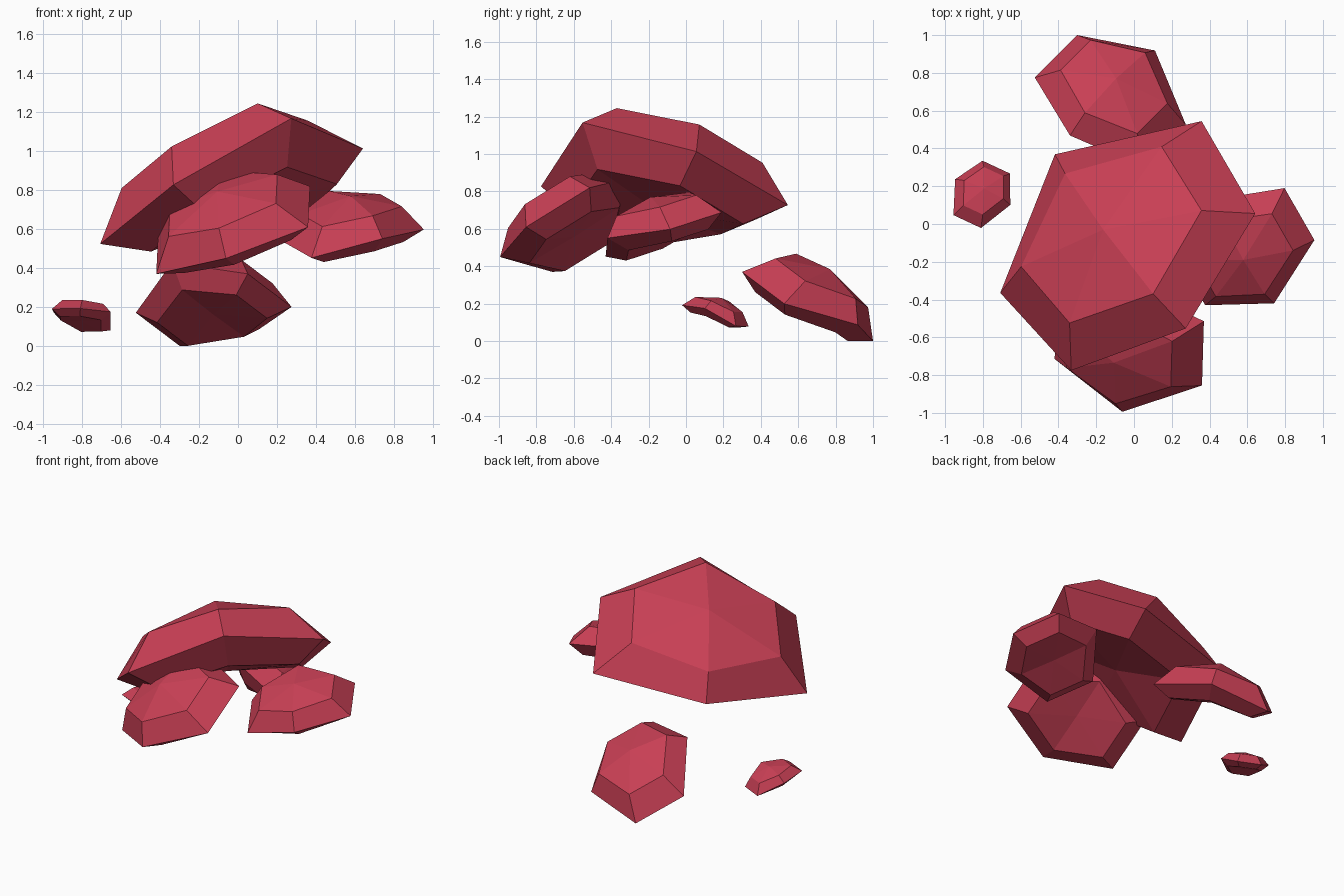
import bpy, bmesh
from math import cos, sin, pi
from mathutils import Vector

if "Cube" in bpy.data.objects:
    bpy.data.objects.remove(bpy.data.objects["Cube"])

mat = bpy.data.materials.new("crimson")
mat.diffuse_color = (0.58, 0.05, 0.09, 1)
mat.use_nodes = True
mat.node_tree.nodes["Principled BSDF"].inputs["Base Color"].default_value = mat.diffuse_color


def scale_plate(name, c, p, q, h, bend, taper=0, tail=0):
    """Six-sided flattened sphere, bent over its p+q axis.
    c: centre, p and q: rim corners on either side of the axis end,
    h: half thickness, bend: drop of the sides below the axis,
    taper: narrowing along the axis, tail: lift under the far axis end."""
    c, p, q = Vector(c), Vector(p), Vector(q)
    n = p.cross(q).normalized()
    if n.z < 0:
        n = -n
    long_axis, side = p + q, (p - q) / 2

    def place(x, y, z):
        v = y / sin(pi / 3)
        lift = tail if z < 0.1 and x < -0.6 else 0
        return (c + long_axis * x + side * v * (1 - taper * x)
                + n * (h * z + bend * (1 - v * v) + lift))

    bm = bmesh.new()
    rings = []
    for lat in (-pi / 4, 0, pi / 4):
        r = cos(lat)
        rings.append([bm.verts.new(place(r * cos(i * pi / 3), r * sin(i * pi / 3), sin(lat)))
                      for i in range(6)])
    # the underside is flatter than the top
    bottom, top = bm.verts.new(place(0, 0, -0.75)), bm.verts.new(place(0, 0, 1))
    for i in range(6):
        j = (i + 1) % 6
        for lo, hi in zip(rings, rings[1:]):
            bm.faces.new((lo[i], lo[j], hi[j], hi[i]))
        bm.faces.new((rings[0][j], rings[0][i], bottom))
        bm.faces.new((rings[2][i], rings[2][j], top))
    bmesh.ops.recalc_face_normals(bm, faces=bm.faces[:])
    me = bpy.data.meshes.new(name)
    bm.to_mesh(me)
    bm.free()
    me.materials.append(mat)
    bpy.context.collection.objects.link(bpy.data.objects.new(name, me))


# Large top plate
scale_plate("large_plate", (-.01, -.135, .773), (.675, .21, .245), (-.345, -.66, .05), .265, .115, .09, .08)
# Front plate, tucked under the large one
scale_plate("front_plate", (-.025, -.615, .595), (.385, -.24, .015), (-.395, -.10, -.225), .165, .08)
# Right plate
scale_plate("right_plate", (.587, -.12, .570), (.368, .035, .028), (-.21, -.31, -.118), .137, .075)
# Low back plate
scale_plate("back_plate", (-.125, .65, .185), (-.175, .35, -.185), (.40, -.125, .015), .15, .085)
# Small loose plate on the left
scale_plate("small_plate", (-.806, .157, .135), (.15, .11, -.055), (-.004, -.178, .057), .062, .04)
